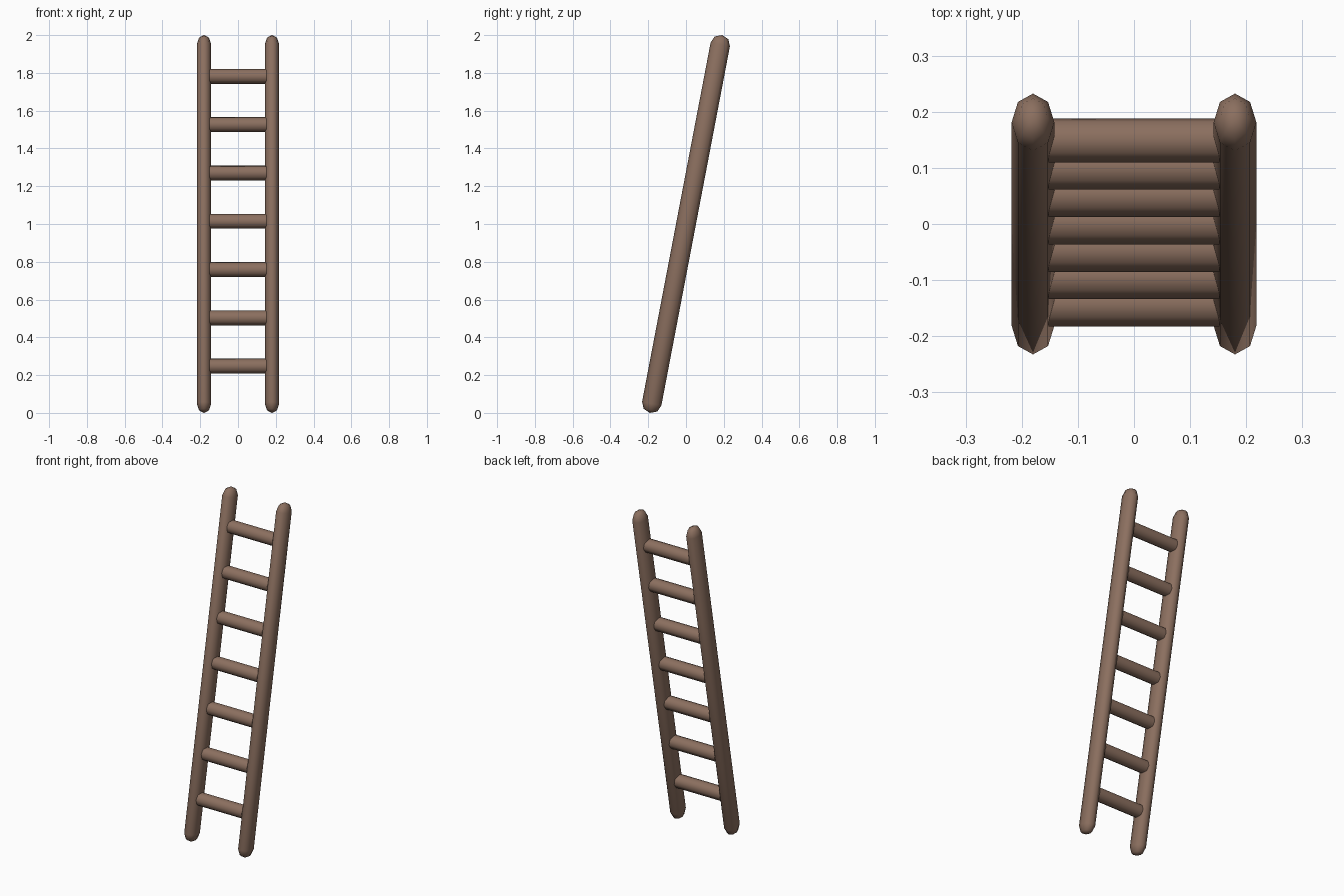
import bpy, bmesh, math
from mathutils import Matrix

if "Cube" in bpy.data.objects:
    bpy.data.objects.remove(bpy.data.objects["Cube"])

TILT = math.radians(10.8)
SIDES = 8
LEAN = Matrix.Rotation(-TILT, 4, 'X')   # top leans towards +y

wood = bpy.data.materials.new("wood")
wood.diffuse_color = (0.26, 0.16, 0.115, 1)
wood.use_nodes = True
wood.node_tree.nodes["Principled BSDF"].inputs["Base Color"].default_value = wood.diffuse_color


def turned(name, profile, rx, ry, matrix):
    """Eight-sided turned bar along local z; profile is (radius factor, height)."""
    bm = bmesh.new()
    rings = []
    for f, z in profile:
        if f == 0:
            rings.append([bm.verts.new((0, 0, z))])
        else:
            rings.append([bm.verts.new((f * rx * math.cos(a), f * ry * math.sin(a), z))
                          for a in (2 * math.pi * i / SIDES for i in range(SIDES))])
    for lo, hi in zip(rings, rings[1:]):
        for i in range(SIDES):
            j = (i + 1) % SIDES
            if len(lo) == 1:
                bm.faces.new((lo[0], hi[j], hi[i]))
            elif len(hi) == 1:
                bm.faces.new((lo[i], lo[j], hi[0]))
            else:
                bm.faces.new((lo[i], lo[j], hi[j], hi[i]))
    if len(rings[0]) > 1:
        bm.faces.new(rings[0][::-1])
        bm.faces.new(rings[-1])
    bmesh.ops.recalc_face_normals(bm, faces=bm.faces)
    me = bpy.data.meshes.new(name)
    bm.to_mesh(me)
    bm.free()
    me.materials.append(wood)
    ob = bpy.data.objects.new(name, me)
    bpy.context.collection.objects.link(ob)
    ob.matrix_world = matrix
    bpy.ops.object.select_all(action='DESELECT')
    ob.select_set(True)
    bpy.context.view_layer.objects.active = ob
    bpy.ops.object.shade_smooth_by_angle(angle=math.radians(60))
    return ob


# Side rails with rounded ends
H, CAP = 1 / math.cos(TILT), 0.05
half = [(1, H - CAP), (0.707, H - CAP * 0.293), (0, H)]
rail_profile = [(f, -z) for f, z in reversed(half)] + half
for side, x in (("left", -0.18), ("right", 0.18)):
    turned(side + "_rail", rail_profile, 0.038, 0.052,
           Matrix.Translation((x, 0, 1)) @ LEAN)

# Rungs between the rails
for i in range(7):
    z = 0.2475 + 0.2557 * i
    place = (Matrix.Translation((0, (z - 1) * math.tan(TILT), z)) @ LEAN
             @ Matrix.Rotation(math.pi / 2, 4, 'Y'))
    turned("rung_%d" % (i + 1), [(1, -0.152), (1, 0.152)], 0.04, 0.04, place)
